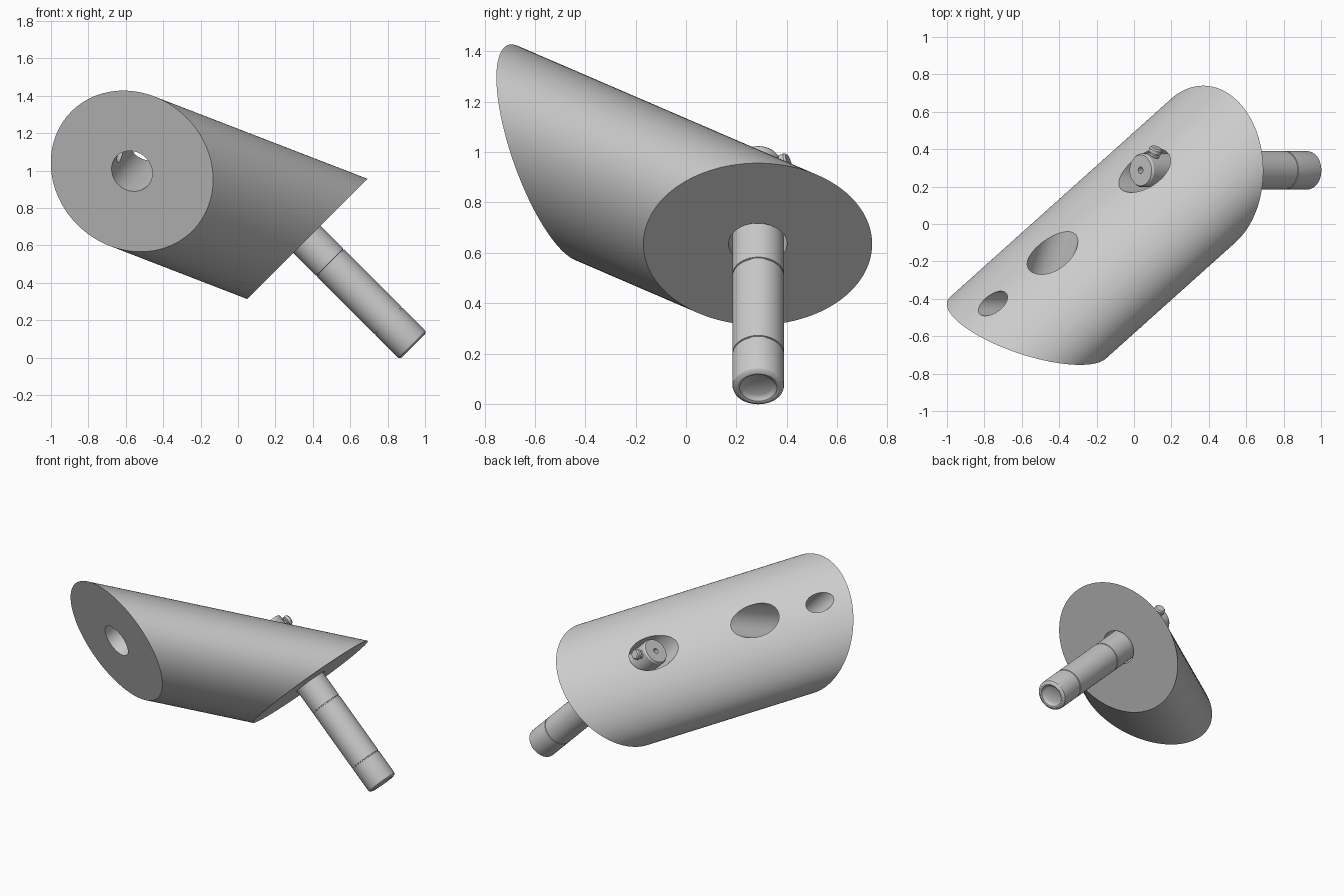
import bpy, bmesh, math
from mathutils import Vector

if "Cube" in bpy.data.objects:
    bpy.data.objects.remove(bpy.data.objects["Cube"])

grey = bpy.data.materials.new("plain_grey")
grey.use_nodes = True
grey.diffuse_color = (0.6, 0.6, 0.6, 1)
grey.node_tree.nodes["Principled BSDF"].inputs["Base Color"].default_value = (0.6, 0.6, 0.6, 1)

# Layout: two round end faces, mirrored about the middle of the slanted body
START = Vector((-0.567, -0.555, 0.997))
END = Vector((0.37, 0.285, 0.635))
AXIS = (END - START).normalized()
END_N = Vector((1, 0, -1)).normalized()
START_N = 2 * AXIS.dot(END_N) * AXIS - END_N      # points into the body
RADIUS = 0.4545


def finish(name, bm):
    bmesh.ops.recalc_face_normals(bm, faces=bm.faces)
    mesh = bpy.data.meshes.new(name)
    bm.to_mesh(mesh)
    bm.free()
    mesh.materials.append(grey)
    obj = bpy.data.objects.new(name, mesh)
    bpy.context.collection.objects.link(obj)
    return obj


def activate(obj):
    bpy.ops.object.select_all(action='DESELECT')
    obj.select_set(True)
    bpy.context.view_layer.objects.active = obj


def smooth(obj):
    activate(obj)
    bpy.ops.object.shade_smooth_by_angle(angle=math.radians(30))


def lathe(name, profile, origin, direction, sides=64):
    """Turn (radius, distance) points around a line through origin."""
    rot = Vector((0, 0, 1)).rotation_difference(direction)
    bm = bmesh.new()
    rings = []
    for r, t in profile:
        count = sides if r > 0 else 1
        rings.append([bm.verts.new(origin + rot @ Vector((
            r * math.cos(math.tau * i / sides), r * math.sin(math.tau * i / sides), t)))
            for i in range(count)])
    for a, b in zip(rings, rings[1:]):
        for i in range(sides):
            j = (i + 1) % sides
            quad = [a[i % len(a)], a[j % len(a)], b[j % len(b)], b[i % len(b)]]
            bm.faces.new(list(dict.fromkeys(quad)))
    return finish(name, bm)


def slanted_body(sides=128):
    side = Vector((0, 1, 0))
    up = END_N.cross(side)
    bm = bmesh.new()
    far, near = [], []
    for i in range(sides):
        a = math.tau * i / sides
        p = END + RADIUS * (math.cos(a) * side + math.sin(a) * up)
        q = p - AXIS * ((p - START).dot(START_N) / AXIS.dot(START_N))
        far.append(bm.verts.new(p))
        near.append(bm.verts.new(q))
    bm.faces.new(far)
    bm.faces.new(near)
    for i in range(sides):
        j = (i + 1) % sides
        bm.faces.new((far[i], far[j], near[j], near[i]))
    return finish("slanted_body", bm)


def drill(body, name, origin, direction, radius, start, stop):
    cutter = lathe(name, [(0, start), (radius, start), (radius, stop), (0, stop)],
                   origin, direction)
    cutter.hide_render = True
    mod = body.modifiers.new(name, 'BOOLEAN')
    mod.operation = 'DIFFERENCE'
    mod.solver = 'EXACT'
    mod.object = cutter
    activate(body)
    bpy.ops.object.modifier_apply(modifier=name)
    bpy.data.objects.remove(cutter)


# Body with two main bores and a small side bore meeting the first
body = slanted_body()
drill(body, "front_bore", START, START_N, 0.114, -0.2, 1.2)
drill(body, "rod_bore", END, -END_N, 0.116, -0.2, 1.2)
drill(body, "side_bore", Vector((-0.535, -0.425, 1.03)), -END_N, 0.066, 0, 0.8)
smooth(body)

# Rod: dished lower end, two fine grooves, narrower chamfered top with a socket
ROD_BASE = Vector((0.938, 0.287, 0.062))


def groove(t, r=0.103):
    return [(r, t - 0.004), (r - 0.004, t - 0.003), (r - 0.004, t + 0.003), (r, t + 0.004)]


rod_profile = ([(0, 0.018), (0.055, 0.018), (0.066, 0.012), (0.074, 0.002), (0.083, 0),
                (0.094, 0.004), (0.101, 0.011), (0.103, 0.02)]
               + groove(0.19) + groove(0.63)
               + [(0.103, 0.9), (0.09, 0.913), (0.09, 1.265), (0.083, 1.277),
                  (0.018, 1.277), (0.018, 1.22), (0, 1.22)])
smooth(lathe("rod", rod_profile, ROD_BASE, -END_N))

# Small side screw near the top of the rod
screw_profile = [(0, 0), (0.03, 0), (0.03, 0.092), (0.023, 0.096), (0.023, 0.102),
                 (0.035, 0.106), (0.035, 0.126), (0.028, 0.134), (0, 0.134)]
smooth(lathe("side_screw", screw_profile, Vector((0.08, 0.287, 0.922)), START_N, 32))
